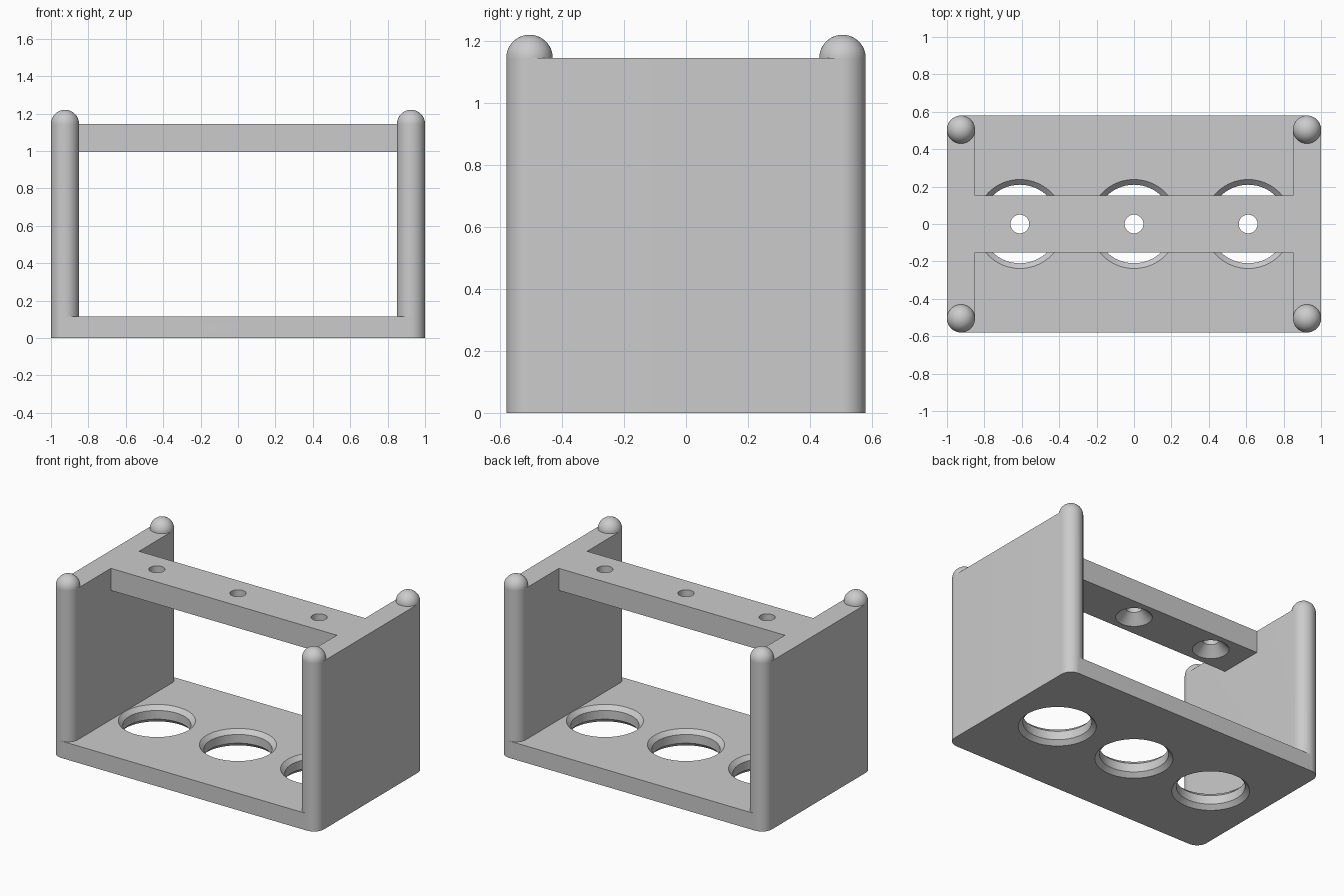
import bpy, bmesh, math

if "Cube" in bpy.data.objects:
    bpy.data.objects.remove(bpy.data.objects["Cube"])

LEN, DEP = 1.0, 0.58            # half length and half depth
R = 0.075                       # post radius = half wall thickness
BASE_H, TOP = 0.115, 1.145
BAR_Z, BAR_Y = 0.995, 0.152
HOLES = (-0.61, 0.0, 0.61)
SEG = 64

grey = bpy.data.materials.new("light grey")
grey.diffuse_color = (0.6, 0.6, 0.6, 1)
grey.use_nodes = True
grey.node_tree.nodes["Principled BSDF"].inputs["Base Color"].default_value = grey.diffuse_color


def make(name, bm):
    bmesh.ops.recalc_face_normals(bm, faces=bm.faces)
    me = bpy.data.meshes.new(name)
    bm.to_mesh(me)
    bm.free()
    me.materials.append(grey)
    ob = bpy.data.objects.new(name, me)
    bpy.context.collection.objects.link(ob)
    return ob


def prism(name, outline, z0, z1):
    bm = bmesh.new()
    face = bm.faces.new([bm.verts.new((x, y, z0)) for x, y in outline])
    ext = bmesh.ops.extrude_face_region(bm, geom=[face])
    verts = [v for v in ext["geom"] if isinstance(v, bmesh.types.BMVert)]
    bmesh.ops.translate(bm, verts=verts, vec=(0, 0, z1 - z0))
    return make(name, bm)


def box(name, hx, hy, z0, z1):
    return prism(name, [(-hx, -hy), (hx, -hy), (hx, hy), (-hx, hy)], z0, z1)


def stadium(cx):
    """Wall section: straight sides with half-round ends."""
    n, pts = SEG // 2, []
    for start, cy in ((0, DEP - R), (math.pi, R - DEP)):
        for i in range(n + 1):
            a = start + math.pi * i / n
            pts.append((cx + R * math.cos(a), cy + R * math.sin(a)))
    return pts


def lathe(name, profile, x):
    """Closed turned solid from (radius, z) points, bottom to top."""
    bm = bmesh.new()
    rings = [[bm.verts.new((x + r * math.cos(2 * math.pi * i / SEG),
                            r * math.sin(2 * math.pi * i / SEG), z))
              for i in range(SEG)] for r, z in profile]
    for a, b in zip(rings, rings[1:]):
        for i in range(SEG):
            j = (i + 1) % SEG
            bm.faces.new((a[i], a[j], b[j], b[i]))
    bm.faces.new(rings[0])
    bm.faces.new(rings[-1])
    return make(name, bm)


def boolean(target, tool, operation):
    mod = target.modifiers.new(operation, 'BOOLEAN')
    mod.operation, mod.solver, mod.object = operation, 'EXACT', tool
    bpy.context.view_layer.objects.active = target
    bpy.ops.object.modifier_apply(modifier=mod.name)
    bpy.data.objects.remove(tool)


def smooth(ob):
    bpy.ops.object.select_all(action='DESELECT')
    ob.select_set(True)
    bpy.context.view_layer.objects.active = ob
    bpy.ops.object.shade_smooth_by_angle(angle=math.radians(25))


# base plate, top bar and end walls joined into one frame
frame = box("rack_frame", LEN - R, DEP, 0, BASE_H)
bar = box("top_bar", LEN - R, BAR_Y, BAR_Z, TOP)

# large base holes, chamfered on both faces
r, c, e = 0.21, 0.028, 0.02
for x in HOLES:
    cutter = lathe("hole_cutter", [(r + c + e, -e), (r, c), (r, BASE_H - c),
                                   (r + c + e, BASE_H + e)], x)
    boolean(frame, cutter, 'DIFFERENCE')

# small bar holes, countersunk from below
r, c = 0.05, 0.062
for x in HOLES:
    cutter = lathe("hole_cutter", [(r + c + e, BAR_Z - e), (r, BAR_Z + c),
                                   (r, TOP + e)], x)
    boolean(bar, cutter, 'DIFFERENCE')

boolean(frame, bar, 'UNION')
for s in (-1, 1):
    wall = prism("end_wall", stadium(s * (LEN - R)), 0, TOP)
    boolean(frame, wall, 'UNION')
smooth(frame)

# rounded caps on the four corner posts
for sx in (-1, 1):
    for sy in (-1, 1):
        bm = bmesh.new()
        bmesh.ops.create_uvsphere(bm, u_segments=SEG, v_segments=32, radius=R)
        bmesh.ops.bisect_plane(bm, geom=bm.verts[:] + bm.edges[:] + bm.faces[:],
                               plane_co=(0, 0, 0), plane_no=(0, 0, -1),
                               clear_outer=True)
        cap = make("post_cap", bm)
        cap.location = (sx * (LEN - R), sy * (DEP - R), TOP)
        smooth(cap)
